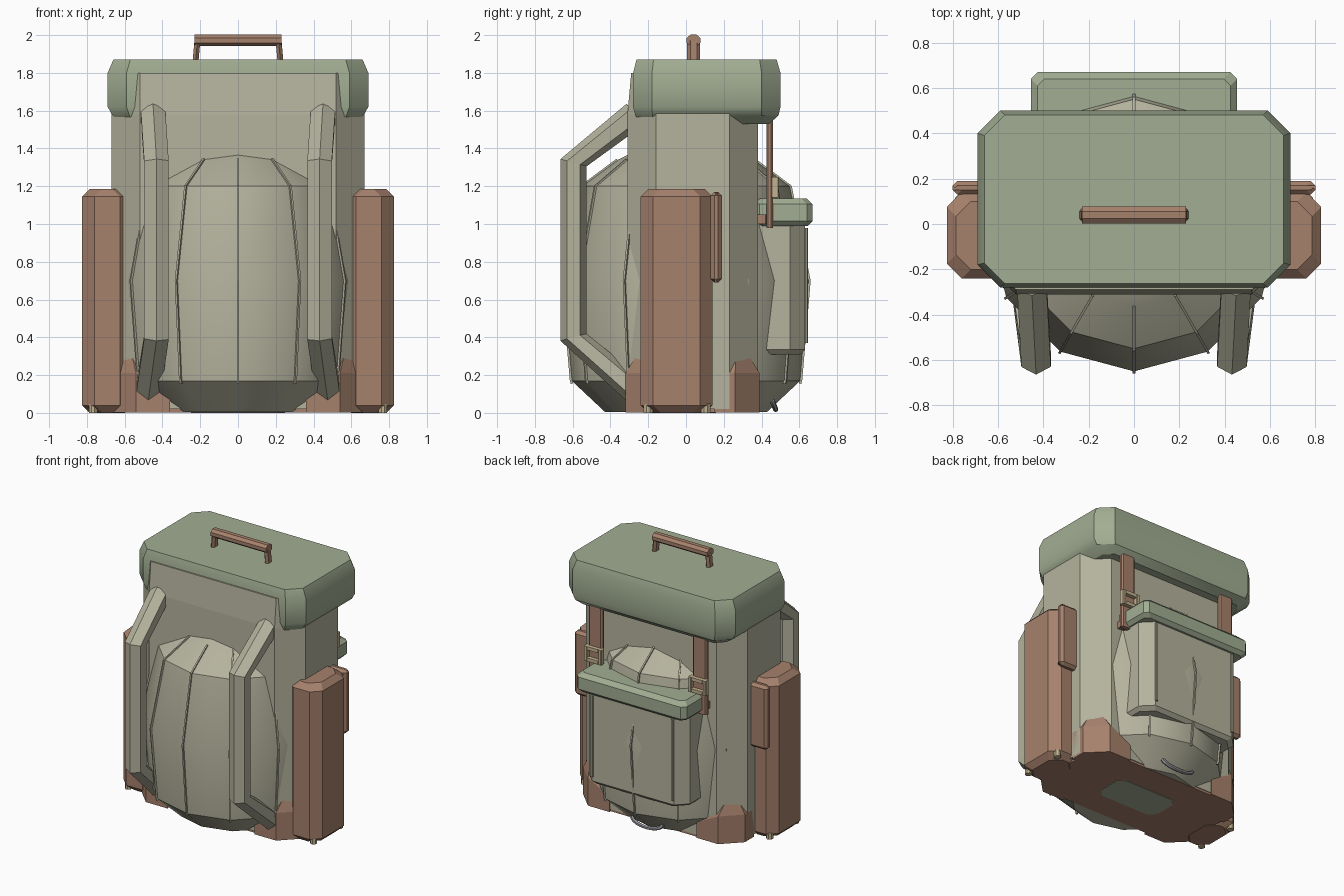
import bpy, bmesh, math
from mathutils import Vector

if "Cube" in bpy.data.objects:
    bpy.data.objects.remove(bpy.data.objects["Cube"])


def mat(name, rgb):
    m = bpy.data.materials.new(name)
    m.diffuse_color = (*rgb, 1)
    m.use_nodes = True
    m.node_tree.nodes["Principled BSDF"].inputs["Base Color"].default_value = m.diffuse_color
    return m


CANVAS = mat("canvas", (0.46, 0.45, 0.34))
GREEN = mat("green_cloth", (0.36, 0.42, 0.29))
BROWN = mat("leather", (0.38, 0.22, 0.15))
CREAM = mat("brass", (0.55, 0.45, 0.28))
GREY = mat("grey_metal", (0.3, 0.3, 0.33))


def finish(name, bm, m, smooth=None):
    bmesh.ops.recalc_face_normals(bm, faces=bm.faces)
    me = bpy.data.meshes.new(name)
    bm.to_mesh(me)
    bm.free()
    me.materials.append(m)
    ob = bpy.data.objects.new(name, me)
    bpy.context.collection.objects.link(ob)
    if smooth:
        bpy.ops.object.select_all(action='DESELECT')
        ob.select_set(True)
        bpy.context.view_layer.objects.active = ob
        bpy.ops.object.shade_smooth_by_angle(angle=math.radians(smooth))
    return ob


def loft(name, rings, m, smooth=None, cap=True):
    bm = bmesh.new()
    vs = [[bm.verts.new(p) for p in r] for r in rings]
    n = len(vs[0])
    for a, b in zip(vs, vs[1:]):
        for i in range(n):
            bm.faces.new((a[i], a[(i + 1) % n], b[(i + 1) % n], b[i]))
    if cap:
        bm.faces.new(vs[0])
        bm.faces.new(vs[-1])
    return finish(name, bm, m, smooth)


def octa(z, x0, x1, y0, y1, c):
    """Rectangle in plan with chamfered corners."""
    return [(x0 + c, y0, z), (x1 - c, y0, z), (x1, y0 + c, z), (x1, y1 - c, z),
            (x1 - c, y1, z), (x0 + c, y1, z), (x0, y1 - c, z), (x0, y0 + c, z)]


def block(name, x, y, z, m, c=0.05, top=0.0, bot=0.0):
    """Chamfered block: c in plan, top / bot are edge bevels."""
    rings = []
    def add(zz, i):
        rings.append(octa(zz, x[0] + i, x[1] - i, y[0] + i, y[1] - i, c))
    if bot:
        add(z[0], bot)
    add(z[0] + bot, 0)
    add(z[1] - top, 0)
    if top:
        add(z[1], top)
    return loft(name, rings, m)


def tube(name, pts, rx, ry, n, m, side=Vector((1, 0, 0)), smooth=None):
    """Sweep an n-sided section; rx lies along the side vector."""
    pts = [Vector(p) for p in pts]
    rings = []
    for i, p in enumerate(pts):
        t = (pts[min(i + 1, len(pts) - 1)] - pts[max(i - 1, 0)]).normalized()
        u = (side - t * side.dot(t)).normalized()
        v = t.cross(u)
        rings.append([p + u * rx * math.cos(2 * math.pi * (k + .5) / n)
                      + v * ry * math.sin(2 * math.pi * (k + .5) / n) for k in range(n)])
    return loft(name, rings, m, smooth)


def span(s, a, b):
    return tuple(sorted((s * a, s * b)))


# Main body, chamfered in plan and leaning in at the top
loft("main_body", [octa(0.02, -.67, .67, -.31, .38, .15), octa(1.58, -.67, .67, -.31, .38, .15),
                   octa(1.8, -.66, .66, -.29, .37, .14)], CANVAS)

# Lid wrapping over the top
loft("lid", [octa(1.53, -.6, .6, -.24, .44, .06), octa(1.575, -.665, .665, -.268, .49, .09),
             octa(1.62, -.69, .69, -.28, .5, .1), octa(1.8, -.69, .69, -.28, .5, .1),
             octa(1.87, -.66, .66, -.262, .48, .09)], GREEN, 30)

# Grab handle
tube("handle_bar", [(-.23, .04, 1.972), (.23, .04, 1.972)], .04, .033, 8, BROWN, Vector((0, 1, 0)))
for s in (-1, 1):
    tube("handle_post", [(s * .225, .04, 1.86), (s * .215, .04, 1.97)], .018, .035, 6, BROWN)

# Round padded bag, front and back, with twelve seams
prof = [(.43, .006), (.605, .17), (.65, .7), (.55, 1.2), (.36, 1.34), (.2, 1.42)]
loft("padded_bag", [[(r * math.sin(k * math.pi / 6), -r * math.cos(k * math.pi / 6), z)
                     for k in range(12)] for r, z in prof], CANVAS, 32)
for k in range(12):
    a = k * math.pi / 6
    d = Vector((math.sin(a), -math.cos(a), 0))
    if abs(d.x) < .95:
        tube("bag_seam", [d * (r + .003) + Vector((0, 0, z)) for r, z in
                          [(.6, .155)] + prof[1:5]], .008, .01, 4, CANVAS,
             Vector((math.cos(a), math.sin(a), 0)))

# Leather base with raised corners and patch underneath
block("base", (-.645, .645), (-.3, .375), (.003, .21), BROWN, .12, .04)
block("base_patch", (-.25, .25), (-.1, .16), (0, .03), GREEN, .05)
for s in (-1, 1):
    for y0, y1 in ((-.32, -.08), (.15, .39)):
        front = y0 < 0
        plan = [(.36, y0), (.54, y0), (.67, y0 + .13), (.67, y1), (.5, y1), (.4, y1 - .1)]
        if not front:
            plan = [(x, y0 + y1 - y) for x, y in plan]
        cx, cy = .58, -.2 if front else .27
        rings = [[(s * x, y, z if x > .5 else min(z, zi)) for x, y in plan]
                 for z, zi in ((.003, .003), (.21, .12))]
        rings.append([(s * (cx + (x - cx) * .55), cy + (y - cy) * .6, .29) for x, y in plan])
        loft("base_corner", rings, BROWN)

# Side pockets with rear flaps and corner studs
for s in (-1, 1):
    block("side_pocket", span(s, .56, .825), (-.24, .14), (0, 1.185), BROWN, .065, .04, .04)
    block("side_pocket_flap", span(s, .56, .8), (.13, .19), (.69, 1.17), BROWN, .02, .02, .02)
    for y in (-.2, .105):
        block("corner_stud", span(s, .745, .79), (y - .025, y + .025), (0, .06), CREAM, .015, .012)

# Back pocket with lid and edge piping
block("back_pocket", (-.42, .42), (.3, .63), (.31, 1.03), CANVAS, .08, 0, .025)
block("back_pocket_lid", (-.455, .455), (.36, .67), (.99, 1.135), GREEN, .03, .03, .025)
for s in (-1, 1):
    block("pocket_piping", span(s, .325, .345), (.628, .645), (.37, .98), CANVAS, .004)

# Leather closing straps with buckle frames
for s in (-1, 1):
    block("closing_strap", span(s, .375, .49), (.425, .46), (.98, 1.57), BROWN, .01)
    block("strap_loop", span(s, .4, .465), (.37, .43), (1.0, 1.05), BROWN, .01)
    for x0, x1, z0, z1 in ((.36, .385, 1.14, 1.25), (.48, .505, 1.14, 1.25),
                           (.385, .48, 1.14, 1.165), (.385, .48, 1.225, 1.25)):
        block("buckle", span(s, x0, x1), (.45, .49), (z0, z1), CREAM, .004)

# Shoulder straps, hexagonal section
for s in (-1, 1):
    tube("shoulder_strap", [(s * .45, -.27, 1.58), (s * .432, -.595, 1.325),
                            (s * .432, -.595, .4), (s * .475, -.27, .12)],
         .075, .072, 6, CANVAS)

# Small curved pull under the back
tube("curved_pull", [(.13 * math.sin(t), .455 + .02 * math.cos(t), .068 - .05 * math.cos(t))
                     for t in [math.radians(-85 + 17 * i) for i in range(11)]],
     .014, .014, 6, GREY, Vector((0, 1, 0)), 40)
